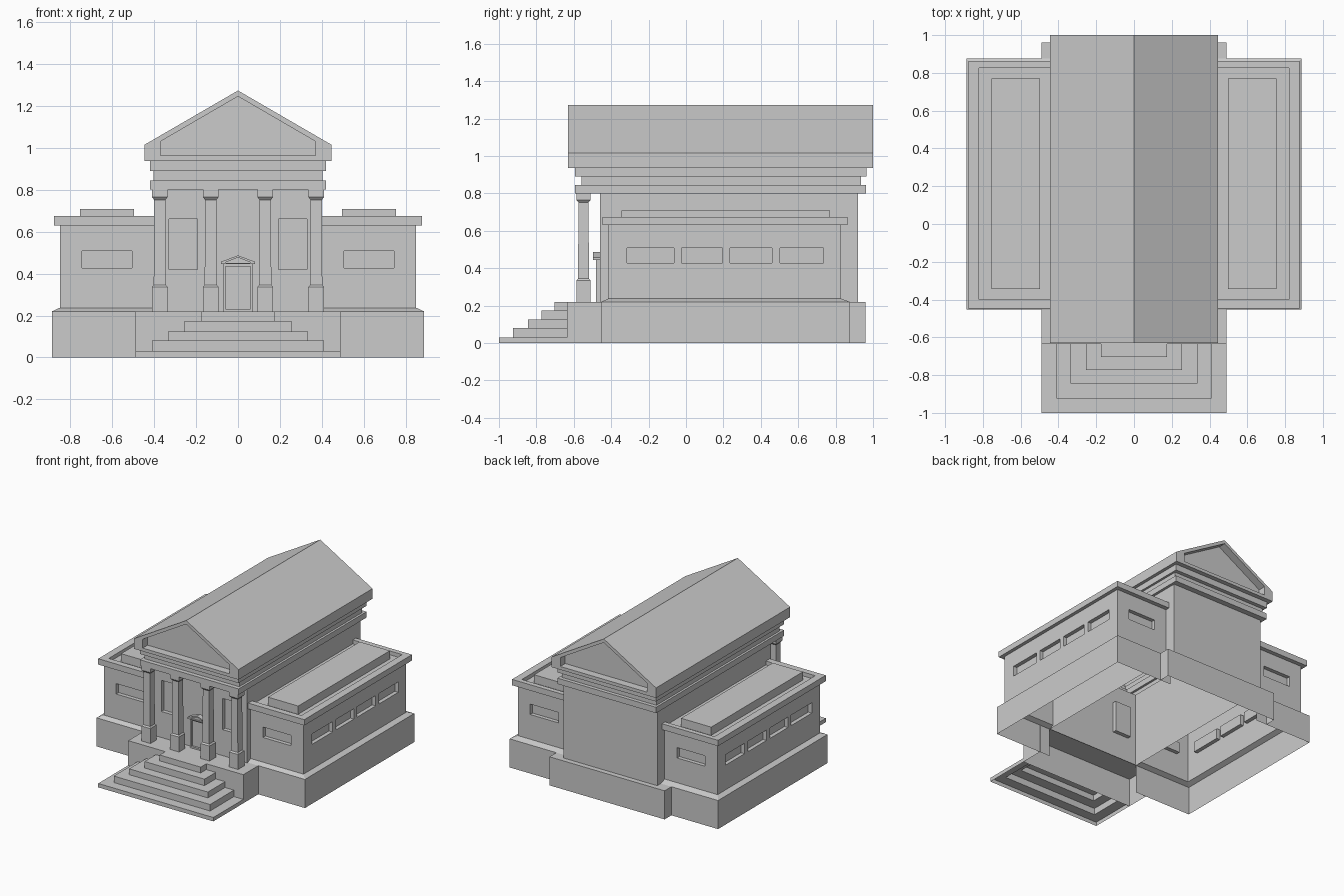
import bpy, bmesh
from mathutils import Vector

if "Cube" in bpy.data.objects:
    bpy.data.objects.remove(bpy.data.objects["Cube"])


def loft(bm, rings, skip=(), cap=False):
    """Join point rings with quads; skip leaves ring edges open, cap fills the last ring."""
    vs = [[bm.verts.new(p) for p in r] for r in rings]
    n = len(vs[0])
    for a, b in zip(vs, vs[1:]):
        for i in range(n):
            if i not in skip:
                j = (i + 1) % n
                bm.faces.new((a[i], a[j], b[j], b[i]))
    if cap:
        bm.faces.new(vs[-1])


def rect(x0, x1, y0, y1, z):
    # edges: 0 front, 1 right, 2 back, 3 left
    return [(x0, y0, z), (x1, y0, z), (x1, y1, z), (x0, y1, z)]


def wall(bm, start, end, us, zs, inward, depth=0.03):
    """Wall panel; every second interval along us and zs is a recessed window."""
    s, e, d = Vector(start), Vector(end), Vector(inward) * depth
    axis = 0 if abs(e.x - s.x) > abs(e.y - s.y) else 1

    def pt(u, z):
        p = s.copy()
        p[axis], p.z = u, z
        return p
    for i in range(len(us) - 1):
        for k in range(len(zs) - 1):
            q = [pt(us[i], zs[k]), pt(us[i + 1], zs[k]),
                 pt(us[i + 1], zs[k + 1]), pt(us[i], zs[k + 1])]
            if i % 2 and k % 2:
                loft(bm, [q, [p + d for p in q]], cap=True)
            else:
                bm.faces.new([bm.verts.new(p) for p in q])


def finish(name, bm, mirror=False):
    bmesh.ops.remove_doubles(bm, verts=bm.verts, dist=1e-5)
    bmesh.ops.recalc_face_normals(bm, faces=bm.faces)
    me = bpy.data.meshes.new(name)
    bm.to_mesh(me)
    bm.free()
    ob = bpy.data.objects.new(name, me)
    bpy.context.collection.objects.link(ob)
    if mirror:
        ob.modifiers.new("mirror", 'MIRROR')
    return ob


# Front steps, open underneath and at the back
bm = bmesh.new()
steps = [(.49, -1.0, 0, .03), (.41, -.925, .03, .08), (.335, -.845, .08, .125),
         (.255, -.772, .125, .175), (.175, -.703, .175, .22)]
loft(bm, [rect(-x, x, y, -.635, z) for x, y, a, b in steps for z in (a, b)], skip=(2,), cap=True)
finish("front_steps", bm)

# Central plinth: porch floor and rear ledge
for name, y0, y1, skip in (("porch_plinth", -.635, -.45, 2), ("rear_plinth", .875, .96, 0)):
    bm = bmesh.new()
    loft(bm, [rect(-.49, .49, y0, y1, z) for z in (0, .22)], skip=(skip,), cap=True)
    finish(name, bm)

# Main hall walls with two tall front windows
HX, HF, HB = .40, -.46, .92
bm = bmesh.new()
wall(bm, (-HX, HF, 0), (HX, HF, 0), [-HX, -.33, -.192, .192, .33, HX], [.22, .42, .66, .80], (0, 1, 0))
loft(bm, [rect(-HX, HX, HF, HB, z) for z in (.22, .80)], skip=(0,))
finish("main_hall_walls", bm)

# Entablature bands under the roof
bm = bmesh.new()
bands = [(HX, HF, HB, .80), (.42, -.593, .963, .80), (.42, -.593, .963, .845),
         (.403, -.56, .935, .845), (.403, -.56, .935, .89), (.42, -.593, .965, .89),
         (.42, -.593, .965, .937), (.445, -.63, 1.0, .937)]
loft(bm, [rect(-x, x, a, b, z) for x, a, b, z in bands])
finish("entablature", bm)

# Gabled roof with a recessed pediment at each end


def gable(x, z0, z1, z2, y):
    return [(-x, y, z0), (x, y, z0), (x, y, z1), (0, y, z2), (-x, y, z1)]


bm = bmesh.new()
outer, inner = (.445, .937, 1.015, 1.273), (.37, .962, 1.03, 1.245)
loft(bm, [gable(*outer, -.63), gable(*outer, 1.0)], skip=(0,))
for y, back in ((-.63, -.57), (1.0, .94)):
    loft(bm, [gable(*outer, y), gable(*inner, y), gable(*inner, back)], cap=True)
finish("gabled_roof", bm)

# Side wings, mirrored: plinth with sloped top, walls, cornice, sunken roof
WX, WF, WB = .85, -.417, .83
bm = bmesh.new()
loft(bm, [rect(HX, .887, -.453, .877, 0), rect(HX, .887, -.453, .877, .22),
          rect(HX, WX, WF, WB, .237)], skip=(3,))
finish("wing_plinth", bm, mirror=True)

bm = bmesh.new()
zs = [.237, .427, .507, .63]
for y, d in ((WF, 1), (WB, -1)):
    wall(bm, (HX, y, 0), (WX, y, 0), [HX, .505, .745, WX], zs, (0, d, 0))
ys = [WF, -.315, -.065, -.025, .195, .235, .46, .503, .735, WB]
wall(bm, (WX, WF, 0), (WX, WB, 0), ys, zs, (-1, 0, 0))
finish("wing_walls", bm, mirror=True)

bm = bmesh.new()
co, ci = (HX, .877, -.447, .863), (HX, .82, -.40, .825)
loft(bm, [rect(HX, WX, WF, WB, .63), rect(*co, .63), rect(*co, .675),
          rect(*ci, .675), rect(*ci, .645)], skip=(3,), cap=True)
finish("wing_cornice", bm, mirror=True)

bm = bmesh.new()
loft(bm, [rect(.497, .754, -.345, .77, z) for z in (.645, .708)], cap=True)
finish("wing_roof_block", bm, mirror=True)

# Porch columns: pedestal, square shaft, flared capital
for cx in (.13, .373):
    bm = bmesh.new()
    prof = [(.038, .22), (.038, .335), (.029, .345), (.027, .752), (.038, .765), (.038, .80)]
    cy = -.548
    loft(bm, [rect(cx - h, cx + h, cy - h, cy + h, z) for h, z in prof])
    finish("inner_column" if cx < .2 else "outer_column", bm, mirror=True)

# Door surround with recessed door and small pediment


def panel(x, z0, z1, y):
    return [(-x, y, z0), (x, y, z0), (x, y, z1), (-x, y, z1)]


bm = bmesh.new()
loft(bm, [panel(.07, .22, .445, HF), panel(.07, .22, .445, -.482),
          panel(.059, .232, .433, -.482), panel(.059, .232, .433, -.466)], cap=True)
finish("door", bm)

bm = bmesh.new()
po, pi = (.08, .445, .457, .487), (.058, .451, .4535, .477)
loft(bm, [gable(*po, HF), gable(*po, -.497), gable(*pi, -.497), gable(*pi, -.485)], cap=True)
finish("door_pediment", bm)
